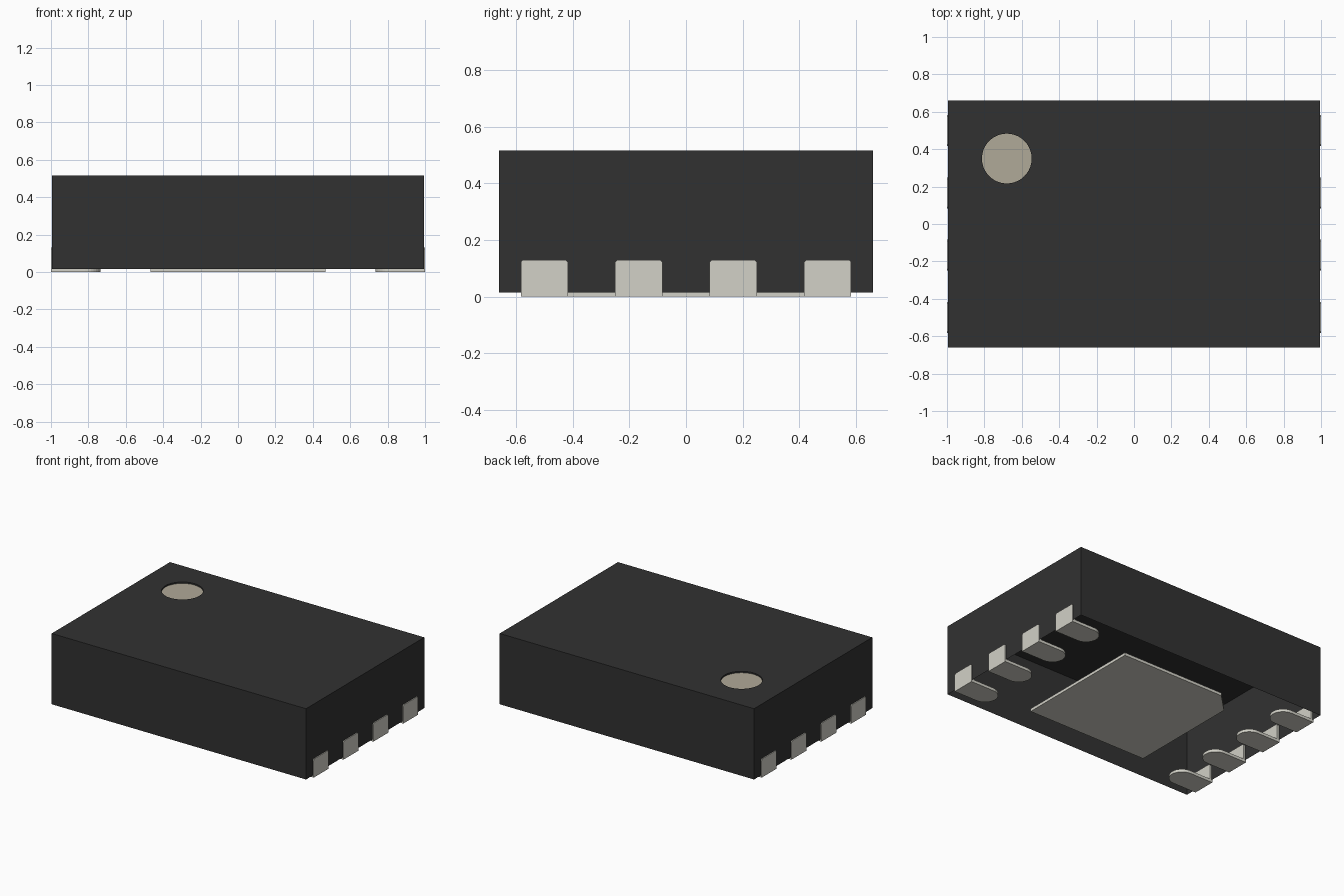
import bpy, bmesh, math

cube = bpy.data.objects.get("Cube")
if cube:
    bpy.data.objects.remove(cube)


def material(name, rgb):
    m = bpy.data.materials.new(name)
    m.use_nodes = True
    colour = (*rgb, 1)
    m.diffuse_color = colour
    m.node_tree.nodes["Principled BSDF"].inputs["Base Color"].default_value = colour
    return m


BLACK = material("black_plastic", (0.031, 0.031, 0.031))
METAL = material("tinned_metal", (0.645, 0.638, 0.572))
MARK = material("mark_beige", (0.435, 0.398, 0.316))


def finish(bm, name, mat):
    mesh = bpy.data.meshes.new(name)
    bm.to_mesh(mesh)
    bm.free()
    mesh.materials.append(mat)
    ob = bpy.data.objects.new(name, mesh)
    bpy.context.collection.objects.link(ob)
    return ob


def prism(bm, outline, place, lo, hi):
    """Closed prism: the outline swept from lo to hi, mapped by place."""
    rings = [[bm.verts.new(place(a, b, c)) for a, b in outline] for c in (lo, hi)]
    bm.faces.new(rings[0])
    bm.faces.new(rings[1])
    n = len(outline)
    for i in range(n):
        j = (i + 1) % n
        bm.faces.new((rings[0][i], rings[0][j], rings[1][j], rings[1][i]))
    bmesh.ops.recalc_face_normals(bm, faces=bm.faces)


def ring(bm, points, z):
    verts = [bm.verts.new((x, y, z)) for x, y in points]
    return verts, [bm.edges.new((v, verts[i - 1])) for i, v in enumerate(verts)]


def circle(x, y, r, n):
    return [(x + r * math.cos(math.tau * i / n), y + r * math.sin(math.tau * i / n))
            for i in range(n)]


# Body: hollow housing, open underneath, with a round shallow recess on top
HX, HY, BASE, TOP = 0.994, 0.66, 0.015, 0.515
DOT = circle(-0.68, 0.35, 0.133, 64)
DOT_Z = TOP - 0.01
bm = bmesh.new()
corners = [(-HX, -HY), (HX, -HY), (HX, HY), (-HX, HY)]
outer, outer_edges = ring(bm, corners, TOP)
hole, hole_edges = ring(bm, DOT, TOP)
bmesh.ops.triangle_fill(bm, use_beauty=True, edges=outer_edges + hole_edges, normal=(0, 0, 1))
for loop, z in ((outer, BASE), (hole, DOT_Z)):
    low = [bm.verts.new((v.co.x, v.co.y, z)) for v in loop]
    for i in range(len(loop)):
        bm.faces.new((loop[i - 1], low[i - 1], low[i], loop[i]))
bmesh.ops.recalc_face_normals(bm, faces=bm.faces)
top_face = max(bm.faces, key=lambda f: f.calc_area() * f.normal.z ** 2)
if top_face.normal.z < 0:
    bmesh.ops.reverse_faces(bm, faces=bm.faces)
finish(bm, "body", BLACK)

# Marker disc on the floor of the recess
bm = bmesh.new()
bm.faces.new([bm.verts.new((x, y, DOT_Z)) for x, y in DOT])
finish(bm, "corner_mark", MARK)

# Leads: rounded foot below and a thin plate up the side wall
THICK, HALF, RISE, TIP, CUT = 0.02, 0.083, 0.13, 0.735, 0.008
foot = [(1.0, HALF), (1.0, -HALF)]
for i in range(17):
    a = -math.pi / 2 - math.pi * i / 16
    foot.append((TIP + HALF + HALF * math.cos(a), HALF * math.sin(a)))
plate = [(-HALF, 0), (HALF, 0), (HALF, RISE - CUT), (HALF - CUT, RISE),
         (CUT - HALF, RISE), (-HALF, RISE - CUT)]
for side, label in ((1, "left"), (-1, "right")):
    for k in range(4):
        y = -0.5 + k / 3
        bm = bmesh.new()
        prism(bm, foot, lambda a, b, c: (side * a, y + b, c), 0, THICK)
        prism(bm, plate, lambda a, b, c: (side * c, y + a, b), 1 - THICK, 1.0)
        finish(bm, f"{label}_lead_{k + 1}", METAL)

# Large central pad with one cut corner
P, C = 0.467, 0.133
bm = bmesh.new()
prism(bm, [(-P, -P), (P, -P), (P, P), (C - P, P), (-P, P - C)],
      lambda a, b, c: (a, b, c), 0, THICK)
finish(bm, "thermal_pad", METAL)
